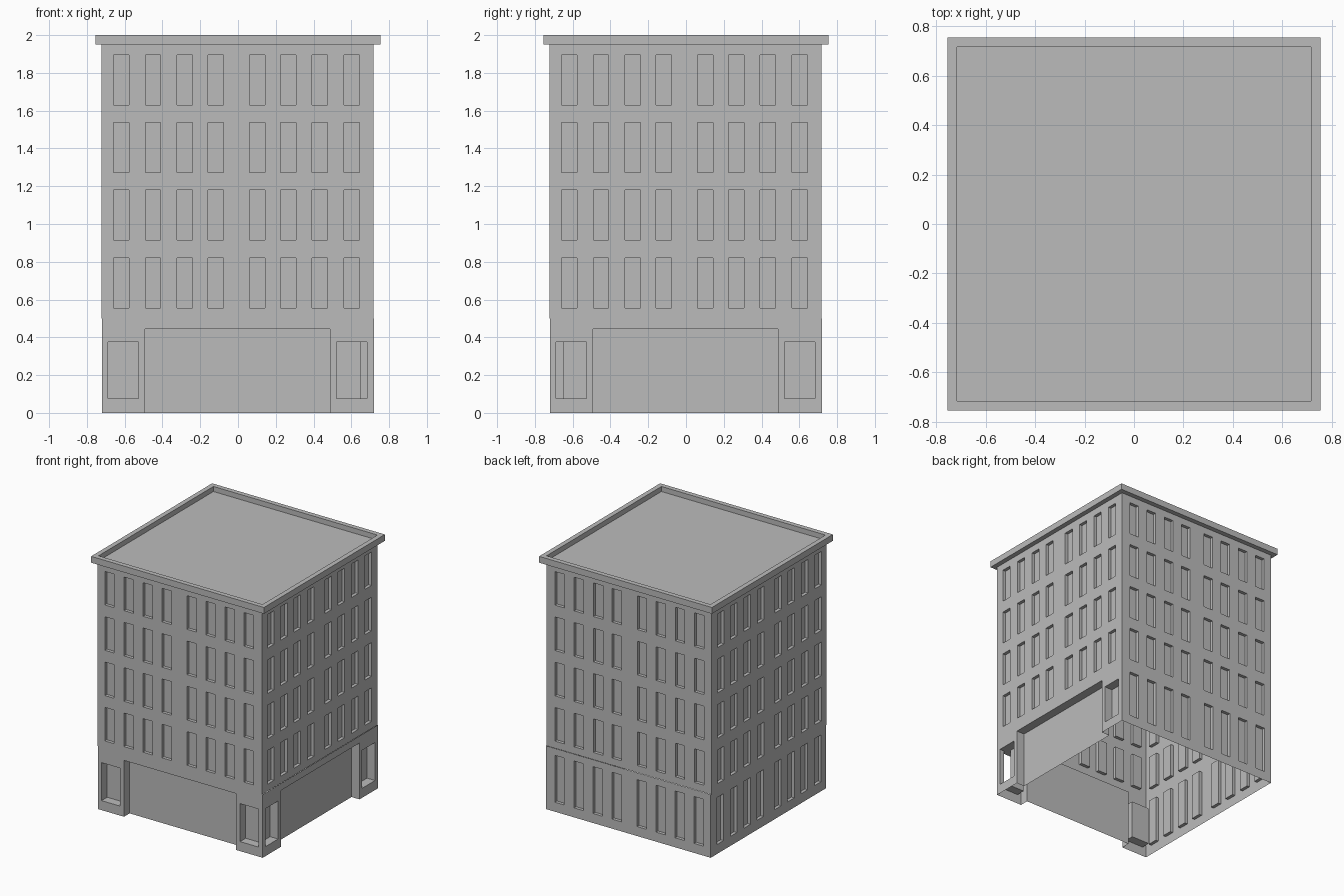
import bpy, bmesh
from mathutils import Vector

if "Cube" in bpy.data.objects:
    bpy.data.objects.remove(bpy.data.objects["Cube"], do_unlink=True)

HALF = 0.72
SHIFT = -0.003          # upper storeys sit slightly off the ground storey
WINDOW_DEPTH, SHOP_DEPTH = 0.025, 0.07
COLUMNS = [-0.008 + s * c for s in (-1, 1) for c in (0.11, 0.274, 0.442, 0.609)]
FRONT, BACK, LEFT, RIGHT = (1, -1), (1, 1), (0, 1), (0, -1)   # (axis, direction)

grey = bpy.data.materials.new("plain_grey")
grey.use_nodes = True
grey.diffuse_color = (0.5, 0.5, 0.5, 1)
grey.node_tree.nodes["Principled BSDF"].inputs["Base Color"].default_value = (0.5, 0.5, 0.5, 1)


def add_box(bm, lo, hi):
    lo, hi = Vector(lo), Vector(hi)
    verts = bmesh.ops.create_cube(bm, size=1)["verts"]
    for v in verts:
        v.co = (lo + hi) / 2 + v.co * (hi - lo)


def add_recess(bm, wall, shift, a0, a1, z0, z1, depth):
    """Cutter box sunk into one wall, spanning a0..a1 along it."""
    axis, sign = wall
    plane = shift + sign * HALF
    inner, outer = sorted((plane - sign * depth, plane + sign * 0.05))
    lo, hi = [a0, a0, z0], [a1, a1, z1]
    lo[axis], hi[axis] = inner, outer
    add_box(bm, lo, hi)


def add_window_row(bm, wall, shift, z0, z1):
    for c in COLUMNS:
        add_recess(bm, wall, shift, c - 0.041, c + 0.041, z0, z1, WINDOW_DEPTH)


def make_object(name, bm):
    bmesh.ops.recalc_face_normals(bm, faces=bm.faces)
    mesh = bpy.data.meshes.new(name)
    bm.to_mesh(mesh)
    bm.free()
    mesh.materials.append(grey)
    ob = bpy.data.objects.new(name, mesh)
    bpy.context.collection.objects.link(ob)
    return ob


def make_storey(name, shift, z0, z1, cutter_bm):
    """Box with recesses cut in, left open at top and bottom."""
    bm = bmesh.new()
    a, b = shift - HALF, shift + HALF
    add_box(bm, (a, a, z0), (b, b, z1))
    ob = make_object(name, bm)
    cutter = make_object(name + "_cutter", cutter_bm)
    cutter.hide_render = True
    mod = ob.modifiers.new("recesses", "BOOLEAN")
    mod.operation, mod.solver, mod.object = "DIFFERENCE", "EXACT", cutter
    mod.use_self = True
    bpy.context.view_layer.update()
    mesh = bpy.data.meshes.new_from_object(ob.evaluated_get(bpy.context.evaluated_depsgraph_get()))
    ob.modifiers.clear()
    ob.data = mesh
    bpy.data.objects.remove(cutter, do_unlink=True)
    # open the shell
    bm = bmesh.new()
    bm.from_mesh(mesh)
    caps = [f for f in bm.faces
            if all(abs(v.co.z - z0) < 1e-4 for v in f.verts)
            or all(abs(v.co.z - z1) < 1e-4 for v in f.verts)]
    bmesh.ops.delete(bm, geom=caps, context="FACES")
    bm.to_mesh(mesh)
    bm.free()


# Ground storey: shopfronts and corner display windows on two street sides
cut = bmesh.new()
for wall in (FRONT, LEFT):
    add_recess(cut, wall, 0, -0.492, 0.488, -0.05, 0.445, SHOP_DEPTH)
    add_recess(cut, wall, 0, -0.688, -0.528, 0.075, 0.375, SHOP_DEPTH)
    add_recess(cut, wall, 0, 0.522, 0.682, 0.075, 0.375, SHOP_DEPTH)
# Tall plain windows on the other two sides
for wall in (BACK, RIGHT):
    add_window_row(cut, wall, 0, 0.075, 0.445)
make_storey("ground_storey", 0, 0, 0.5, cut)

# Upper storeys: four rows of windows all round
cut = bmesh.new()
for wall in (FRONT, BACK, LEFT, RIGHT):
    for row in range(4):
        z = 0.556 + row * 0.358
        add_window_row(cut, wall, SHIFT, z, z + 0.265)
make_storey("upper_storeys", SHIFT, 0.5, 1.95, cut)

# Cornice with a sunken roof deck
bm = bmesh.new()
add_box(bm, (-0.755, -0.755, 1.95), (0.755, 0.755, 2.0))
bm.faces.ensure_lookup_table()
bm.normal_update()
top = max(bm.faces, key=lambda f: f.calc_center_median().z)
bmesh.ops.inset_region(bm, faces=[top], thickness=0.054)
deck = bmesh.ops.extrude_face_region(bm, geom=[top])["geom"]
bmesh.ops.translate(bm, vec=(0, 0, -0.04), verts=[g for g in deck if isinstance(g, bmesh.types.BMVert)])
if top.is_valid:
    bmesh.ops.delete(bm, geom=[top], context="FACES_ONLY")
make_object("cornice_and_roof", bm)
